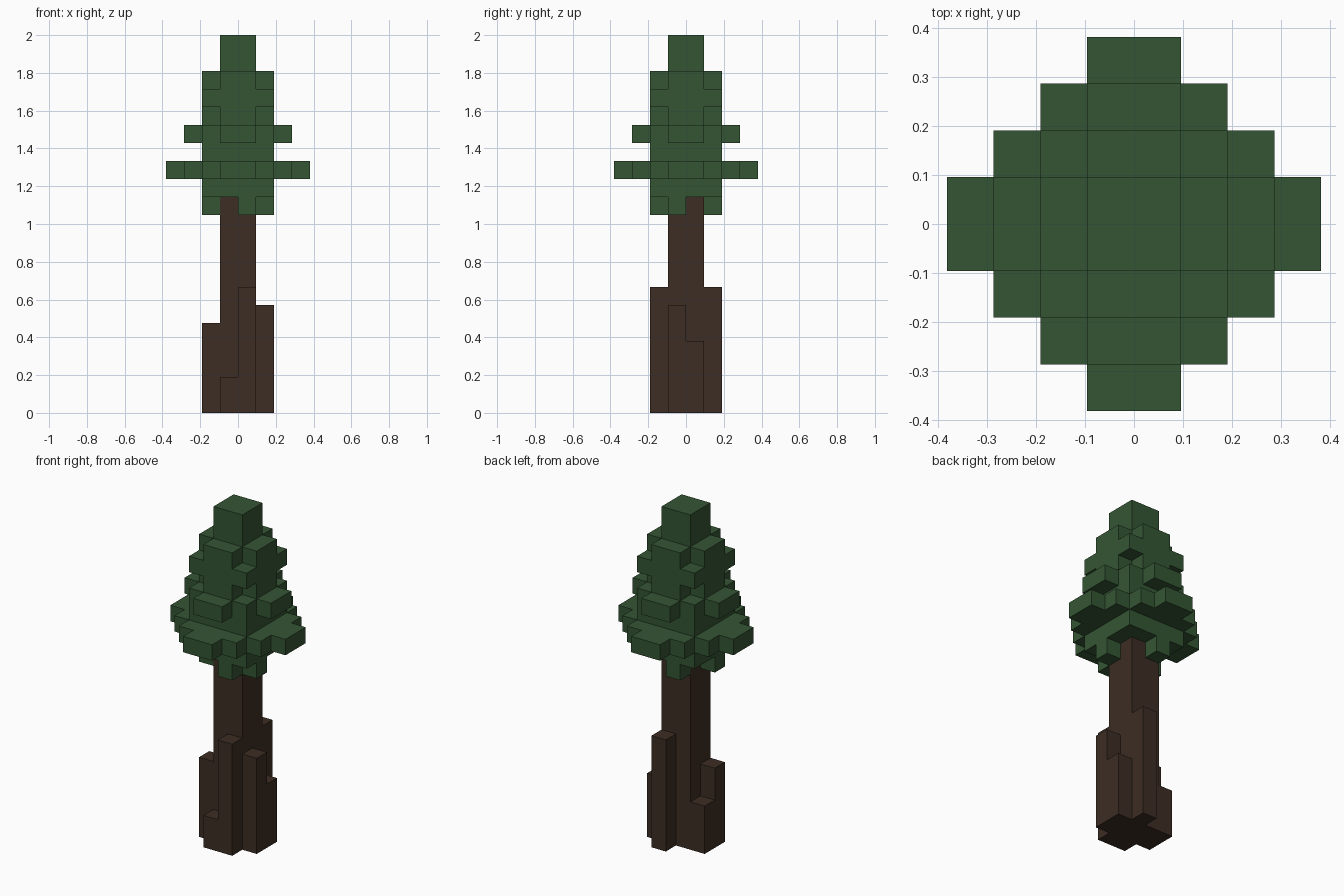
import bpy
import bmesh
from mathutils import Vector

default = bpy.data.objects.get("Cube")
if default:
    bpy.data.objects.remove(default, do_unlink=True)

UNIT = 2 / 21  # edge of one block


def make_material(name, rgb):
    mat = bpy.data.materials.new(name)
    mat.use_nodes = True
    mat.diffuse_color = (*rgb, 1)
    mat.node_tree.nodes["Principled BSDF"].inputs["Base Color"].default_value = (*rgb, 1)
    return mat


def build_blocks(name, cells, mat):
    """Mesh of the outer skin of a set of grid cells."""
    bm = bmesh.new()
    for cell in cells:
        centre = Vector(cell) + Vector((0.5, 0.5, 0.5))
        for axis in range(3):
            for sign in (-1, 1):
                step = [0, 0, 0]
                step[axis] = sign
                if tuple(c + s for c, s in zip(cell, step)) in cells:
                    continue
                n = Vector(step) / 2
                u = Vector((n.y, n.z, n.x))
                v = n.cross(u) * 2
                corners = (n - u - v, n + u - v, n + u + v, n - u + v)
                bm.faces.new([bm.verts.new((centre + c) * UNIT) for c in corners])
    bmesh.ops.remove_doubles(bm, verts=bm.verts, dist=UNIT / 100)
    mesh = bpy.data.meshes.new(name)
    bm.to_mesh(mesh)
    bm.free()
    mesh.materials.append(mat)
    obj = bpy.data.objects.new(name, mesh)
    bpy.context.collection.objects.link(obj)
    return obj


def square(r):
    return {(x, y) for x in range(-r, r) for y in range(-r, r)}


def stepped_diamond(r):
    return {(x, y) for x, y in square(r) if abs(x + 0.5) + abs(y + 0.5) <= r}


bark = make_material("dark bark", (0.045, 0.026, 0.017))
leaves = make_material("pine green", (0.034, 0.091, 0.034))

# Trunk core with buttress roots of different heights
trunk = {(x, y, z) for x, y in square(1) for z in range(12)}
roots = {(-1, -2): 2, (0, -2): 7, (1, -1): 6, (1, 0): 4,
         (0, 1): 7, (-2, 0): 3, (-2, -1): 5}
for (x, y), height in roots.items():
    trunk |= {(x, y, z) for z in range(height)}
build_blocks("trunk", trunk, bark)

# Foliage tiers from the bottom up, above a few hanging tufts
tiers = [square(2), stepped_diamond(4), square(2), stepped_diamond(3),
         stepped_diamond(2), square(2), stepped_diamond(2), square(1), square(1)]
foliage = {(x, y, 12 + i) for i, tier in enumerate(tiers) for x, y in tier}
foliage |= {(x, y, 11) for x, y in ((0, -2), (1, -1), (-1, 1), (-2, -1))}
build_blocks("foliage", foliage, leaves)
